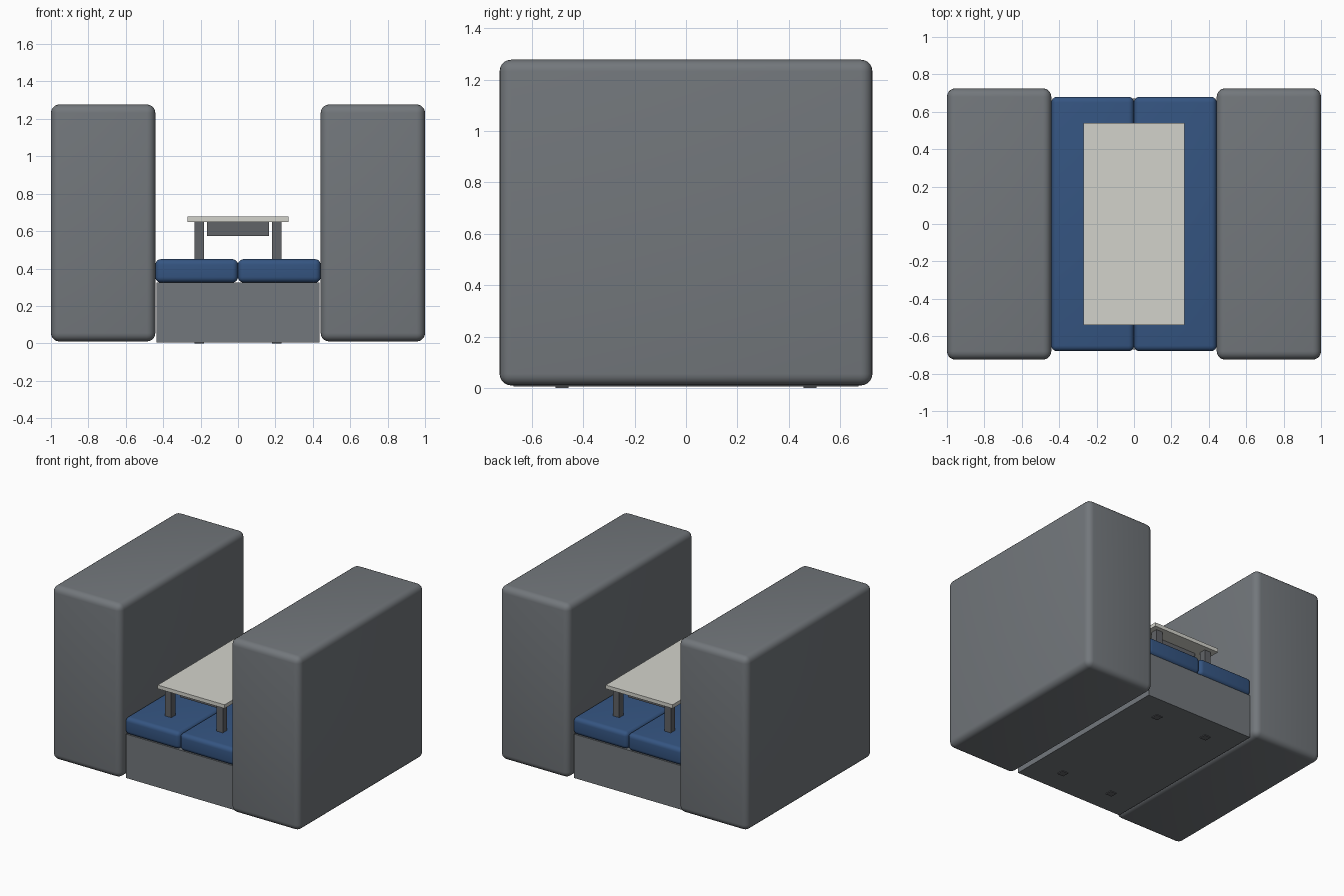
import bpy
import math

old = bpy.data.objects.get("Cube")
if old:
    bpy.data.objects.remove(old, do_unlink=True)


def material(name, colour):
    m = bpy.data.materials.new(name)
    m.use_nodes = True
    rgba = (*colour, 1)
    m.diffuse_color = rgba
    node = next(n for n in m.node_tree.nodes if n.type == 'BSDF_PRINCIPLED')
    node.inputs["Base Color"].default_value = rgba
    return m


grey = material("grey upholstery", (0.17, 0.185, 0.2))
base_grey = material("base grey", (0.17, 0.185, 0.2))
blue = material("blue fabric", (0.035, 0.09, 0.22))
white = material("off white laminate", (0.65, 0.65, 0.6))
metal = material("dark metal", (0.12, 0.125, 0.135))


def box(name, low, high, mat, radius=0):
    """Box between two corners, with optional rounded edges."""
    bpy.ops.mesh.primitive_cube_add(
        size=1, location=[(a + b) / 2 for a, b in zip(low, high)])
    ob = bpy.context.object
    ob.name = name
    ob.scale = [b - a for a, b in zip(low, high)]
    bpy.ops.object.transform_apply(location=False, rotation=False, scale=True)
    ob.data.materials.append(mat)
    if radius:
        bevel = ob.modifiers.new("rounded edges", 'BEVEL')
        bevel.width = radius
        bevel.segments = 5
        bpy.ops.object.modifier_apply(modifier=bevel.name)
        bpy.ops.object.shade_smooth_by_angle(angle=math.radians(35))
    return ob


# Seat base
box("seat_base", (-0.435, -0.67, 0.005), (0.435, 0.67, 0.325), base_grey)

# Tall side panels and seat cushions, one each side
for side, s in (("left", 1), ("right", -1)):
    x0, x1 = sorted((s * 0.442, s))
    box(side + "_side_panel", (x0, -0.725, 0.01), (x1, 0.725, 1.277), grey, 0.045)
    x0, x1 = sorted((0, s * 0.442))
    box(side + "_cushion", (x0, -0.68, 0.325), (x1, 0.68, 0.45), blue, 0.03)

    # Table legs run through the seat to the floor
    for end, e in (("front", -1), ("back", 1)):
        x, y = s * 0.208, e * 0.483
        box(f"{end}_{side}_table_leg", (x - 0.025, y - 0.025, 0),
            (x + 0.025, y + 0.025, 0.65), metal)

# Table top with the box beneath it
box("table_top", (-0.27, -0.54, 0.65), (0.27, 0.54, 0.677), white)
box("table_apron", (-0.165, -0.43, 0.575), (0.165, 0.43, 0.65), metal)
